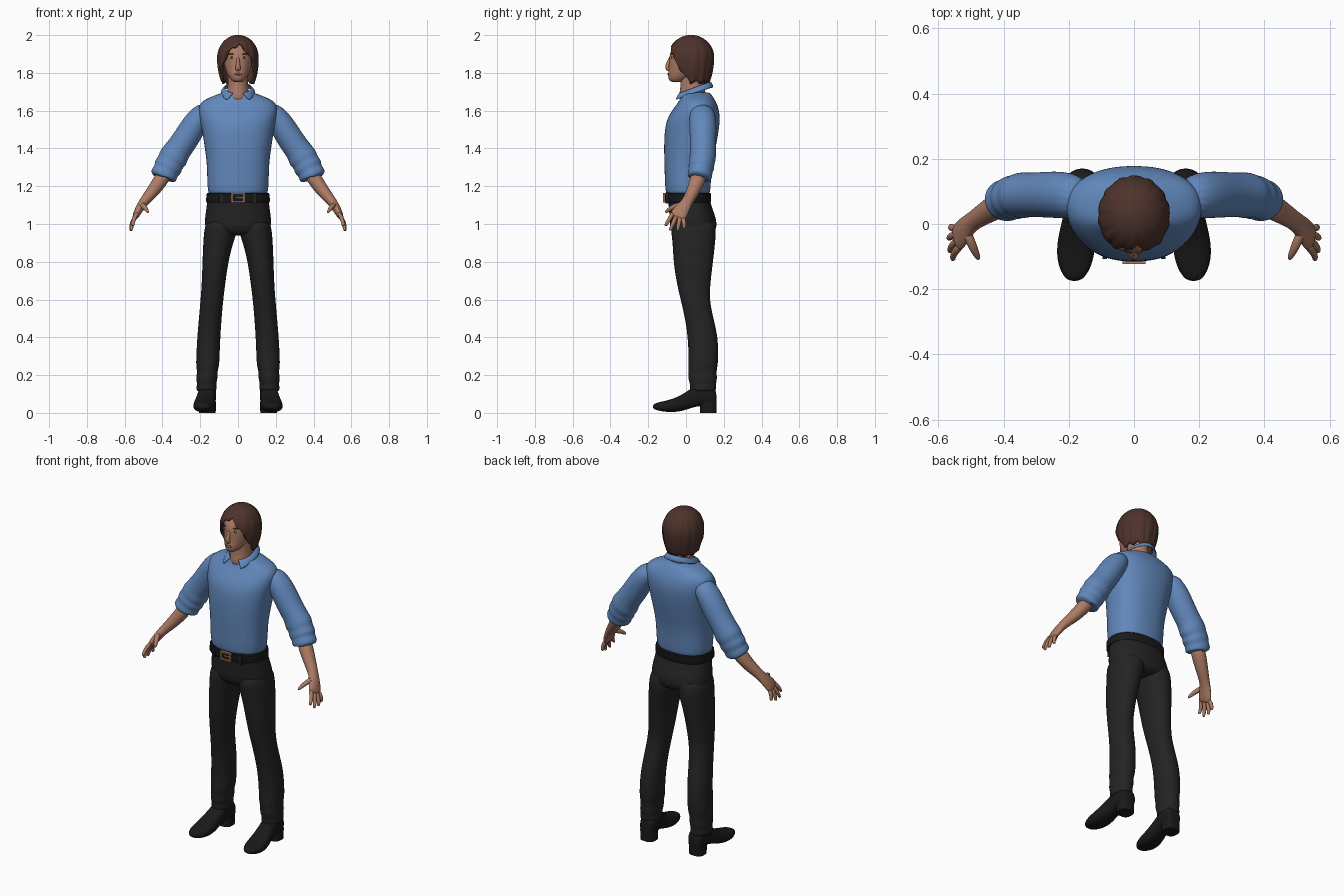
import bpy, bmesh
from math import sin, cos, pi, sqrt, copysign
from mathutils import Vector

cube = bpy.data.objects.get("Cube")
if cube:
    bpy.data.objects.remove(cube, do_unlink=True)


def material(name, *rgb):
    m = bpy.data.materials.new(name)
    m.use_nodes = True
    m.diffuse_color = (*rgb, 1)
    bsdf = m.node_tree.nodes["Principled BSDF"]
    bsdf.inputs["Base Color"].default_value = (*rgb, 1)
    bsdf.inputs["Roughness"].default_value = 0.7
    return m


shirt = material("shirt blue", .12, .245, .5)
cloth = material("trouser black", .017, .017, .018)
leather = material("leather black", .01, .01, .011)
skin = material("skin", .42, .2, .13)
hair = material("hair brown", .075, .033, .024)
copper = material("buckle copper", .45, .2, .1)
lip = material("lip", .3, .11, .085)
white = material("eye white", .5, .42, .38)
X, Y, Z = Vector((1, 0, 0)), Vector((0, 1, 0)), Vector((0, 0, 1))
SIDES = (("left", 1), ("right", -1))


def finish(name, bm, mat, sub=0, solid=0, sharp=None):
    bmesh.ops.recalc_face_normals(bm, faces=bm.faces)
    mesh = bpy.data.meshes.new(name)
    bm.to_mesh(mesh)
    bm.free()
    mesh.materials.append(mat)
    mesh.polygons.foreach_set("use_smooth", [True] * len(mesh.polygons))
    if sharp:
        mesh.set_sharp_from_angle(angle=sharp)
    ob = bpy.data.objects.new(name, mesh)
    bpy.context.collection.objects.link(ob)
    if solid:
        mod = ob.modifiers.new("thickness", 'SOLIDIFY')
        mod.thickness, mod.offset = solid, 0
    if sub:
        mod = ob.modifiers.new("smooth", 'SUBSURF')
        mod.levels = mod.render_levels = sub
    return ob


def ring(c, a, b, u=X, v=Y, p=2, n=16):
    """Superellipse ring around c, half sizes a along u and b along v."""
    def bend(t):
        return copysign(abs(t) ** (2 / p), t)
    angles = [2 * pi * i / n for i in range(n)]
    return [c + u * (a * bend(cos(t))) + v * (b * bend(sin(t))) for t in angles]


def loft(name, rows, mat, closed=True, cap=True, sub=2, **kw):
    bm = bmesh.new()
    rows = [[bm.verts.new(p) for p in row] for row in rows]
    n = len(rows[0])
    for r, q in zip(rows, rows[1:]):
        for i in range(n if closed else n - 1):
            j = (i + 1) % n
            bm.faces.new((r[i], r[j], q[j], q[i]))
    if cap:
        bm.faces.new(rows[0])
        bm.faces.new(rows[-1])
    bmesh.ops.remove_doubles(bm, verts=bm.verts, dist=1e-5)
    return finish(name, bm, mat, sub, **kw)


def stack(name, rings, mat, x=0, grow=1.02, p=2, n=16, **kw):
    """Level rings listed as z, centre y, half width, half depth."""
    rows = [ring(Vector((x, y, z)), a * grow, b * grow, p=p, n=n) for z, y, a, b in rings]
    return loft(name, rows, mat, **kw)


def tube(name, path, mat, s=1, n=16, **kw):
    """Rings square to a path, listed as x, y, z, half width, half depth."""
    pts = [Vector((s * q[0], q[1], q[2])) for q in path]
    rows = []
    for i, q in enumerate(path):
        t = (pts[min(i + 1, len(pts) - 1)] - pts[max(i - 1, 0)]).normalized()
        v = (Y - t * t.y).normalized()
        rows.append(ring(pts[i], q[3] * 1.02, q[4] * 1.02, v.cross(t), v, n=n))
    return loft(name, rows, mat, **kw)


def blob(name, loc, size, mat):
    bm = bmesh.new()
    bmesh.ops.create_uvsphere(bm, u_segments=16, v_segments=10, radius=1)
    for v in bm.verts:
        v.co = Vector(loc) + Vector([a * b for a, b in zip(v.co, size)])
    finish(name, bm, mat)


def box(name, loc, size, mat):
    bm = bmesh.new()
    bmesh.ops.create_cube(bm, size=1)
    for v in bm.verts:
        v.co = Vector(loc) + Vector([a * b for a, b in zip(v.co, size)])
    finish(name, bm, mat, sharp=.5)


# Shirt body
stack("shirt_body", [
    (1.14, .01, .15, .108), (1.175, .01, .157, .117), (1.22, .01, .161, .12),
    (1.32, .012, .162, .125), (1.42, .022, .176, .137), (1.52, .033, .192, .143),
    (1.58, .045, .205, .133), (1.63, .058, .207, .108), (1.66, .06, .175, .09),
    (1.685, .055, .11, .08), (1.7, .05, .07, .07)], shirt, p=2.3, n=24)

# Folded collar, open at the front with two points
collar = [[], [], []]
for i in range(33):
    t = (i / 16 - 1) * (pi - .33)
    s, c = sin(t), cos(t)
    k = max(0, -c) ** 3
    top = 1.722 + .03 * c
    tip = copysign(.03 * k, s)
    collar[0].append(Vector((.068 * s, .045 + .08 * c, top)))
    collar[1].append(Vector((.079 * s + tip / 3, .045 + .091 * c, top - .008)))
    collar[2].append(Vector((.092 * s + tip, .045 + .097 * c - .014 * k, top - .03 - .012 * k)))
loft("collar", collar, shirt, closed=False, cap=False, sub=1, solid=.008)

# Trousers: seat, then two legs with folds at the hem
stack("trouser_seat", [
    (1.17, .01, .155, .108), (1.1, .02, .163, .11), (1.04, .035, .172, .121),
    (.98, .04, .176, .124), (.945, .04, .14, .1), (.94, .04, .08, .06)], cloth, p=2.3, n=24)
LEG = [(.085, 1.04, .035, .08, .113), (.092, .96, .04, .088, .12), (.105, .9, .042, .079, .112),
       (.12, .8, .038, .068, .105), (.13, .68, .04, .062, .088), (.138, .6, .048, .06, .076),
       (.147, .5, .07, .06, .075), (.155, .4, .09, .061, .08), (.16, .28, .093, .062, .078),
       (.161, .245, .088, .06, .078), (.163, .215, .088, .053, .073), (.165, .18, .088, .057, .077),
       (.166, .155, .09, .05, .068), (.167, .13, .09, .054, .07), (.167, .11, .09, .05, .066)]
for side, s in SIDES:
    rows = [ring(Vector((s * x, y, z)), a * 1.02, b * 1.02, p=2.2) for x, z, y, a, b in LEG]
    loft(side + "_trouser_leg", rows, cloth)

# Belt, loops and open buckle
stack("belt", [(1.115, .01, .166, .12), (1.12, .01, .169, .123), (1.158, .01, .167, .123),
               (1.163, .01, .163, .119)], leather, grow=1, p=2.3, n=48, sub=0, sharp=.6)
for side, s in SIDES:
    box(side + "_belt_loop", (s * .09, -.098, 1.138), (.014, .02, .06), cloth)
    box(side + "_buckle_bar", (s * .031, -.116, 1.139), (.01, .012, .05), copper)
for part, z in (("upper", 1.16), ("lower", 1.118)):
    box(part + "_buckle_bar", (0, -.116, z), (.07, .012, .008), copper)
box("buckle_prong", (.008, -.116, 1.139), (.042, .01, .006), copper)

# Sleeves with rolled folds, forearms and hands
SLEEVE = [(.155, .08, 1.615, .05, .06), (.215, .09, 1.555, .066, .073), (.275, .09, 1.45, .07, .07),
          (.325, .09, 1.385, .069, .067), (.343, .088, 1.35, .081, .072), (.358, .085, 1.328, .069, .065),
          (.37, .081, 1.303, .079, .07), (.38, .078, 1.283, .066, .062), (.392, .073, 1.26, .073, .067),
          (.4, .069, 1.24, .066, .06), (.398, .07, 1.243, .045, .045)]
ARM = [(.375, .08, 1.285, .042, .045), (.43, .05, 1.2, .037, .039), (.47, .025, 1.15, .031, .032),
       (.5, .005, 1.115, .025, .029), (.52, -.015, 1.085, .022, .038),
       (.537, -.038, 1.052, .019, .045), (.547, -.05, 1.03, .012, .038)]
FINGERS = {
    "index_finger": ((.531, -.066, 1.062), (.556, -.11, .99)),
    "middle_finger": ((.537, -.048, 1.05), (.565, -.085, .965)),
    "ring_finger": ((.542, -.031, 1.042), (.567, -.045, .963)),
    "little_finger": ((.545, -.014, 1.034), (.56, -.008, .975))}
for side, s in SIDES:
    tube(side + "_sleeve", SLEEVE, shirt, s)
    tube(side + "_forearm_and_palm", ARM, skin, s)
    for finger, (base, tip) in FINGERS.items():
        base, tip = Vector(base), Vector(tip)
        path = []
        for f, r in ((0, .012), (.35, .0125), (.7, .0105), (.93, .009), (1, .005)):
            p = base.lerp(tip, f) + X * (.008 * sin(pi * f))
            path.append((*p, r, r))
        tube(side + "_" + finger, path, skin, s, n=8)
    tube(side + "_thumb", [(.515, -.02, 1.105, .016, .016), (.497, -.065, 1.092, .015, .016),
                           (.484, -.092, 1.075, .011, .012), (.475, -.11, 1.06, .006, .007)],
         skin, s, n=8)

# Shoes: rows run from heel to toe as y, x, half width, bottom, top
SHOE = [(.162, .16, .025, .04, .09), (.155, .16, .042, .035, .14), (.11, .162, .048, .035, .16),
        (.06, .166, .046, .035, .15), (.02, .17, .047, .022, .125), (-.04, .176, .057, .004, .085),
        (-.1, .18, .058, .003, .066), (-.15, .182, .042, .012, .056), (-.176, .183, .018, .022, .044)]
for side, s in SIDES:
    rows = [ring(Vector((s * x, y, (lo + hi) / 2)), w * 1.03, (hi - lo) / 2, X, Z, p=2.6)
            for y, x, w, lo, hi in SHOE]
    loft(side + "_shoe", rows, leather)
    stack(side + "_heel", [(0, .118, .043, .042), (.06, .118, .045, .043)], leather,
          x=s * .162, p=2.8, n=32, sub=0, sharp=.6)

# Neck, head and face
stack("neck", [(1.62, .045, .06, .07), (1.68, .036, .062, .076), (1.71, .034, .056, .064),
               (1.76, .03, .053, .06), (1.82, .03, .053, .06)], skin)
stack("head", [
    (1.75, -.05, .022, .028), (1.765, -.042, .038, .05), (1.79, -.015, .056, .08),
    (1.82, 0, .067, .09), (1.86, .01, .075, .098), (1.9, .015, .077, .102),
    (1.94, .026, .072, .092), (1.97, .03, .05, .065)], skin, n=24)
tube("nose", [(0, -.078, 1.89, .007, .008), (0, -.089, 1.86, .009, .01), (0, -.1, 1.835, .013, .013),
              (0, -.097, 1.819, .015, .012), (0, -.084, 1.812, .009, .006)], skin, n=12)
blob("lips", (0, -.0925, 1.793), (.022, .006, .006), lip)
for side, s in SIDES:
    blob(side + "_eye", (s * .032, -.0745, 1.881), (.012, .006, .005), white)
    blob(side + "_iris", (s * .032, -.0785, 1.881), (.005, .003, .005), hair)
    blob(side + "_eyebrow", (s * .034, -.0745, 1.9), (.017, .007, .0035), hair)

# Hair shell: short over the brow, long at the sides and back, with rippled locks
locks = []
for j in range(25):
    v = j / 24
    row = []
    for i in range(96):
        a = 2 * pi * i / 96
        front = cos(a)
        low = 1.75 + .195 * max(0, front) ** 1.5 + .008 * sin(11 * a)
        z = 1.994 - (1.994 - low) * v * v
        q = (z - 1.88) / .114
        r = sqrt(max(0, 1 - q * q)) if q > 0 else 1 - .17 * q * q
        r *= 1 + v * (.022 * sin(14 * a + 3 * v) + .012 * sin(23 * a - 5 * v))
        row.append(Vector((.103 * r * sin(a), .027 - .114 * r * front, z)))
    locks.append(row)
loft("hair", locks, hair, cap=False, sub=0, solid=.014)
